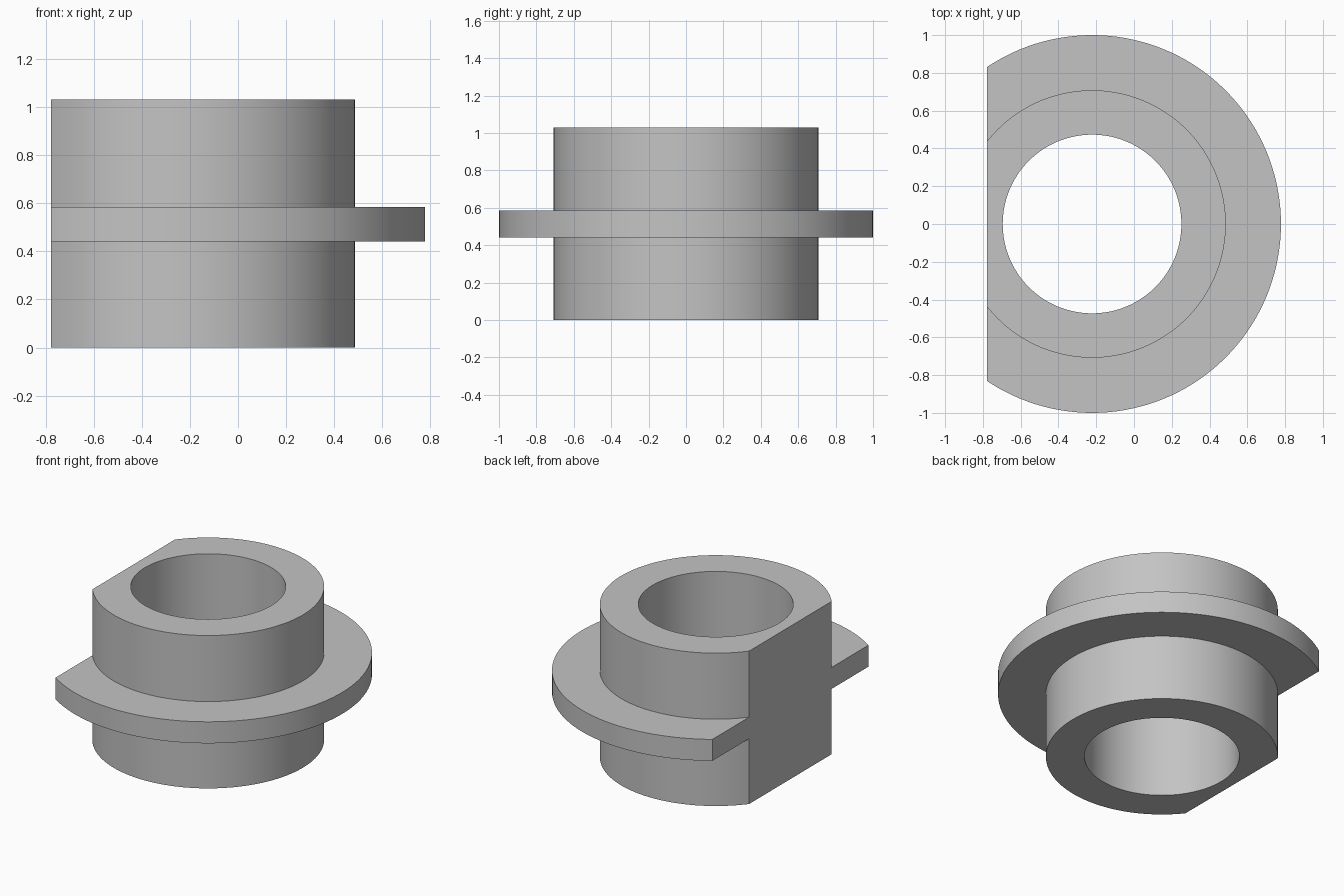
import bpy, bmesh, math
from mathutils import Vector

cube = bpy.data.objects.get("Cube")
if cube:
    bpy.data.objects.remove(cube, do_unlink=True)

# Dimensions
AXIS_X, FLAT_X = -0.222, -0.778
BORE, SLEEVE, FLANGE = 0.473, 0.708, 1.0
HEIGHT, FLANGE_LOW, FLANGE_HIGH = 1.03, 0.44, 0.585
SEGMENTS = 144

# Plain grey material
grey = bpy.data.materials.new("plain grey")
grey.use_nodes = True
colour = (0.55, 0.55, 0.55, 1)
grey.diffuse_color = colour
grey.node_tree.nodes["Principled BSDF"].inputs["Base Color"].default_value = colour

# Closed cross-section of the flanged sleeve, as radius and height
profile = [(BORE, 0), (SLEEVE, 0), (SLEEVE, FLANGE_LOW), (FLANGE, FLANGE_LOW),
           (FLANGE, FLANGE_HIGH), (SLEEVE, FLANGE_HIGH), (SLEEVE, HEIGHT), (BORE, HEIGHT)]

bm = bmesh.new()
verts = [bm.verts.new((AXIS_X + r, 0, z)) for r, z in profile]
edges = [bm.edges.new((a, b)) for a, b in zip(verts, verts[1:] + verts[:1])]

# Turn the section around the bore axis
bmesh.ops.spin(bm, geom=verts + edges, cent=(AXIS_X, 0, 0), axis=(0, 0, 1),
               angle=math.tau, steps=SEGMENTS)
bmesh.ops.remove_doubles(bm, verts=bm.verts[:], dist=0.0005)

# Slice off one side and close the flat
bmesh.ops.bisect_plane(bm, geom=bm.verts[:] + bm.edges[:] + bm.faces[:],
                       plane_co=Vector((FLAT_X, 0, 0)), plane_no=Vector((-1, 0, 0)),
                       clear_outer=True)
bmesh.ops.holes_fill(bm, edges=[e for e in bm.edges if e.is_boundary], sides=0)
bmesh.ops.recalc_face_normals(bm, faces=bm.faces[:])

mesh = bpy.data.meshes.new("flanged_sleeve")
bm.to_mesh(mesh)
bm.free()
mesh.materials.append(grey)
sleeve = bpy.data.objects.new("flanged_sleeve", mesh)
bpy.context.collection.objects.link(sleeve)

# Smooth curved walls with crisp rims
bpy.ops.object.select_all(action="DESELECT")
sleeve.select_set(True)
bpy.context.view_layer.objects.active = sleeve
bpy.ops.object.shade_smooth_by_angle(angle=math.radians(30))
